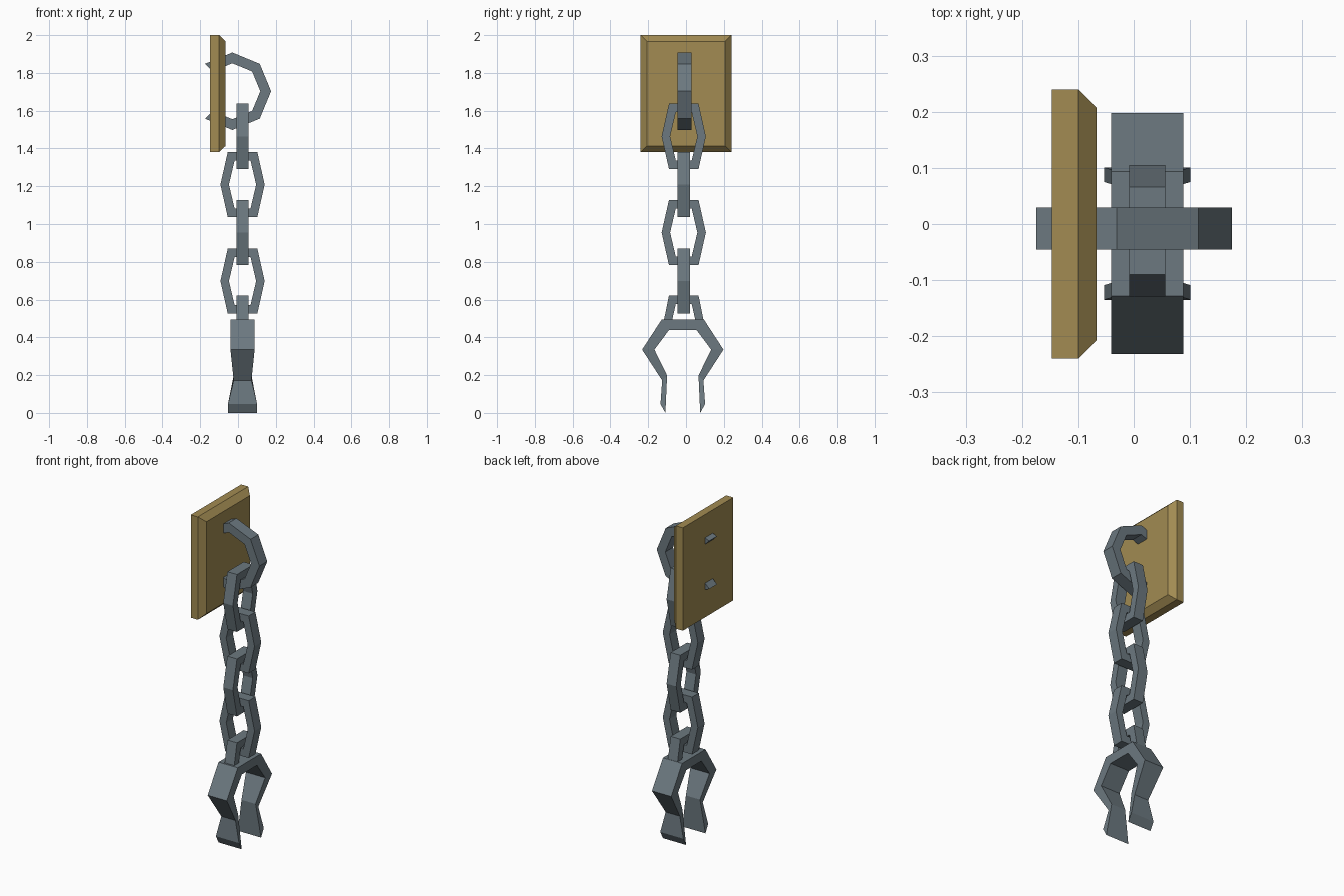
import bpy, bmesh, math

if "Cube" in bpy.data.objects:
    bpy.data.objects.remove(bpy.data.objects["Cube"])

def material(name, rgb):
    m = bpy.data.materials.new(name)
    m.diffuse_color = (*rgb, 1)
    m.use_nodes = True
    m.node_tree.nodes["Principled BSDF"].inputs["Base Color"].default_value = m.diffuse_color
    return m

iron = material("grey iron", (0.15, 0.19, 0.215))
wood = material("brass brown", (0.36, 0.26, 0.085))

CX, CY = 0.024, -0.012   # hanging axis of the chain

def finish(name, bm, mat):
    bmesh.ops.recalc_face_normals(bm, faces=bm.faces)
    me = bpy.data.meshes.new(name)
    bm.to_mesh(me)
    bm.free()
    me.materials.append(mat)
    ob = bpy.data.objects.new(name, me)
    bpy.context.collection.objects.link(ob)
    return ob

def strip(name, outer, inner, widths, place, closed):
    """Square-section band between two profiles; place(u, z, w) -> xyz."""
    bm = bmesh.new()
    rings = []
    for (a, b), (c, d), w in zip(outer, inner, widths):
        rings.append([bm.verts.new(place(*p)) for p in
                      ((a, b, -w), (a, b, w), (c, d, w), (c, d, -w))])
    n = len(rings)
    for i in range(n if closed else n - 1):
        r, s = rings[i], rings[(i + 1) % n]
        for k in range(4):
            bm.faces.new((r[k], r[(k + 1) % 4], s[(k + 1) % 4], s[k]))
    if not closed:
        bm.faces.new(rings[0])
        bm.faces.new(rings[-1])
    return finish(name, bm, iron)

def in_xz(u, z, w):
    return (CX + u, CY + w, z)

def in_yz(u, z, w):
    return (CX + w, CY + u, z)

# wall plate with a bevelled front edge
bm = bmesh.new()
loops = []
for x, hy, z0, z1 in ((-0.147, 0.24, 1.38, 2.0), (-0.10, 0.24, 1.38, 2.0),
                      (-0.066, 0.207, 1.413, 1.967)):
    loops.append([bm.verts.new((x, y, z)) for y, z in
                  ((-hy, z0), (hy, z0), (hy, z1), (-hy, z1))])
for r, s in zip(loops, loops[1:]):
    for k in range(4):
        bm.faces.new((r[k], r[(k + 1) % 4], s[(k + 1) % 4], s[k]))
bm.faces.new(loops[0])
bm.faces.new(loops[-1])
finish("wall_plate", bm, wood)

# open octagonal ring through the plate
def arc(r):
    return [(-0.03 - CX + r * math.cos(math.radians(a)),
             1.703 + r * math.sin(math.radians(a))) for a in range(-135, 136, 45)]
strip("wall_ring", arc(0.205), arc(0.148), [0.037] * 7,
      lambda u, z, w: (CX + u, -0.008 + w, z), False)

# four hexagonal links, alternating direction
def hexagon(z, top, mid, h):
    return [(-top, z + h), (top, z + h), (mid, z), (top, z - h), (-top, z - h), (-mid, z)]
for i, z in enumerate((1.464, 1.209, 0.955, 0.698)):
    strip(f"chain_link_{i + 1}", hexagon(z, 0.078, 0.117, 0.173),
          hexagon(z, 0.042, 0.072, 0.128), [0.032] * 6,
          in_xz if i % 2 else in_yz, True)

# half link joined to the shackle
strip("shackle_loop",
      [(-0.108, 0.475), (-0.078, 0.622), (0.078, 0.622), (0.108, 0.475)],
      [(-0.065, 0.475), (-0.042, 0.577), (0.042, 0.577), (0.065, 0.475)],
      [0.032] * 4, in_yz, False)

# open shackle, mirrored half profile from the top down to the tip
outer = [(0.111, 0.495), (0.215, 0.335), (0.109, 0.172), (0.118, 0.047)]
inner = [(0.072, 0.44), (0.150, 0.335), (0.083, 0.198), (0.092, 0.0)]
width = [0.064, 0.064, 0.047, 0.077]
def mirrored(p):
    return [(-u, z) for u, z in reversed(p)] + p
strip("shackle", mirrored(outer), mirrored(inner), width[::-1] + width,
      lambda u, z, w: (CX + w, -0.017 + u, z), False)
